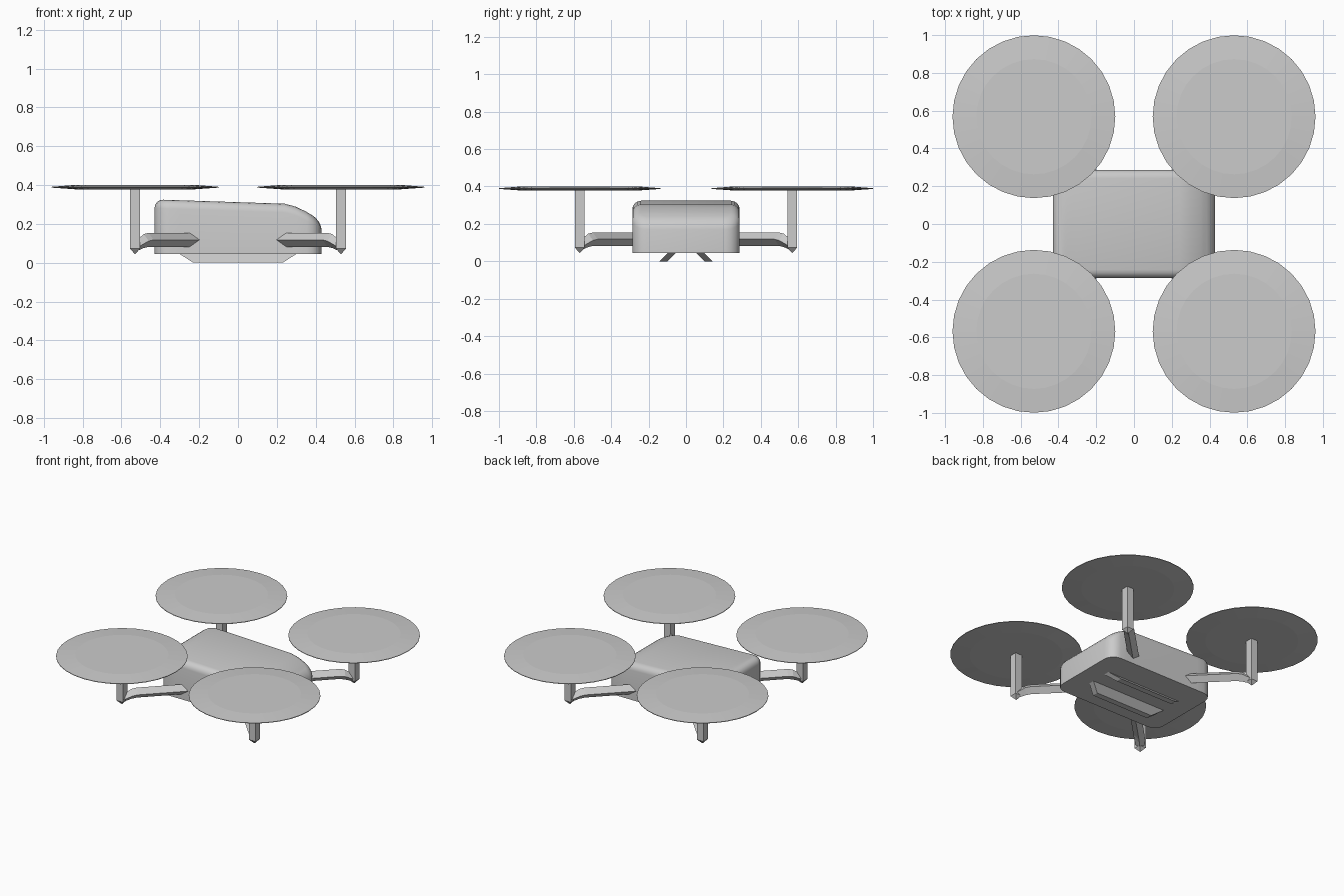
import bpy, bmesh
from math import sin, cos, pi, radians

if "Cube" in bpy.data.objects:
    bpy.data.objects.remove(bpy.data.objects["Cube"])


def make(name, bm, smooth=False):
    bmesh.ops.recalc_face_normals(bm, faces=bm.faces[:])
    me = bpy.data.meshes.new(name)
    bm.to_mesh(me)
    bm.free()
    ob = bpy.data.objects.new(name, me)
    bpy.context.collection.objects.link(ob)
    if smooth:
        bpy.ops.object.select_all(action='DESELECT')
        ob.select_set(True)
        bpy.context.view_layer.objects.active = ob
        bpy.ops.object.shade_smooth_by_angle(angle=radians(30))
    return ob


def loft(rings, cap_start=True, cap_end=True):
    """Skin a list of equal-length closed rings."""
    bm = bmesh.new()
    vs = [[bm.verts.new(p) for p in r] for r in rings]
    n = len(vs[0])
    for a, b in zip(vs, vs[1:]):
        for i in range(n):
            j = (i + 1) % n
            bm.faces.new((a[i], a[j], b[j], b[i]))
    if cap_start:
        bm.faces.new(vs[0])
    if cap_end:
        bm.faces.new(vs[-1])
    return bm, vs


# Body: rounded plan, rounded shoulders, top sloping down at +x
HX, HY, R, FLOOR, FILLET = 0.43, 0.287, 0.075, 0.045, 0.045
TOP = [(-0.43, 0.326), (0.24, 0.304), (0.30, 0.288), (0.35, 0.264), (0.43, 0.215)]


def top_z(x):
    for (x0, z0), (x1, z1) in zip(TOP, TOP[1:]):
        if x <= x1:
            return z0 + (z1 - z0) * (x - x0) / (x1 - x0)
    return TOP[-1][1]


def plan(inset):
    r, cx, cy = R - inset, HX - R, HY - R
    arc = [(r * cos(k * pi / 8), r * sin(k * pi / 8)) for k in range(5)]
    half = [(cx + x, cy + y) for x, y in arc]
    half += [(x, HY - inset) for x in (0.30, 0.24, -0.30)]
    half += [(-cx - x, cy + y) for x, y in reversed(arc)]
    return half + [(x, -y) for x, y in reversed(half)]


rings = [[(x, y, FLOOR) for x, y in plan(0)]]
for k in range(5):
    a = k * pi / 8
    inset, drop = FILLET * (1 - cos(a)), FILLET * (1 - sin(a))
    rings.append([(x, y, top_z(x) - drop) for x, y in plan(inset)])
bm, vs = loft(rings, cap_end=False)
last = vs[-1]
n = len(last)
for i in range(n // 2 - 1):
    bm.faces.new((last[i], last[i + 1], last[n - 2 - i], last[n - 1 - i]))
make("body", bm, True)

# Landing skids: slanted trapezoid plates
for s, side in ((-1, "left"), (1, "right")):
    bottom = [(-0.23, s * 0.10, 0), (0.23, s * 0.10, 0), (0.23, s * 0.143, 0), (-0.23, s * 0.143, 0)]
    upper = [(-0.30, s * 0.055, FLOOR), (0.30, s * 0.055, FLOOR),
             (0.30, s * 0.098, FLOOR), (-0.30, s * 0.098, FLOOR)]
    bm, _ = loft([bottom, upper])
    make("skid_" + side, bm)

# Arms, posts and rotor discs at the four corners
PX, PY, H, D = 0.53, 0.568, 0.026, 0.036
for sx, xn in ((-1, "left"), (1, "right")):
    for sy, yn in ((-1, "front"), (1, "back")):
        tag = yn + "_" + xn
        # diagonal arm with diamond section, dipping into the post
        rings = []
        w = D * 0.707
        for back, z, d in ((0.34, 0.118, D), (0.07, 0.118, D), (0.045, 0.112, D), (0.0, 0.082, 0.026)):
            cx, cy = PX - back, PY - back
            k = w * d / D
            rings.append([(sx * (cx + a), sy * (cy + b), z + c) for a, b, c in
                          ((0, 0, d), (k, -k, 0), (0, 0, -d), (-k, k, 0))])
        bm, _ = loft(rings)
        make("arm_" + tag, bm)

        # square post with a pointed foot
        corners = ((-1, -1), (1, -1), (1, 1), (-1, 1))
        rings = [[(sx * PX + a * h, sy * PY + b * h, z) for a, b in corners]
                 for h, z in ((0.001, 0.044), (H, 0.073), (H, 0.385))]
        bm, _ = loft(rings)
        make("post_" + tag, bm)

        # rotor disc with thin rim
        rings = [[(sx * PX + r * cos(2 * pi * i / 32), sy * PY + r * sin(2 * pi * i / 32), z)
                  for i in range(32)]
                 for r, z in ((0.305, 0.378), (0.431, 0.387), (0.431, 0.391), (0.305, 0.401))]
        bm, _ = loft(rings)
        make("rotor_" + tag, bm)
